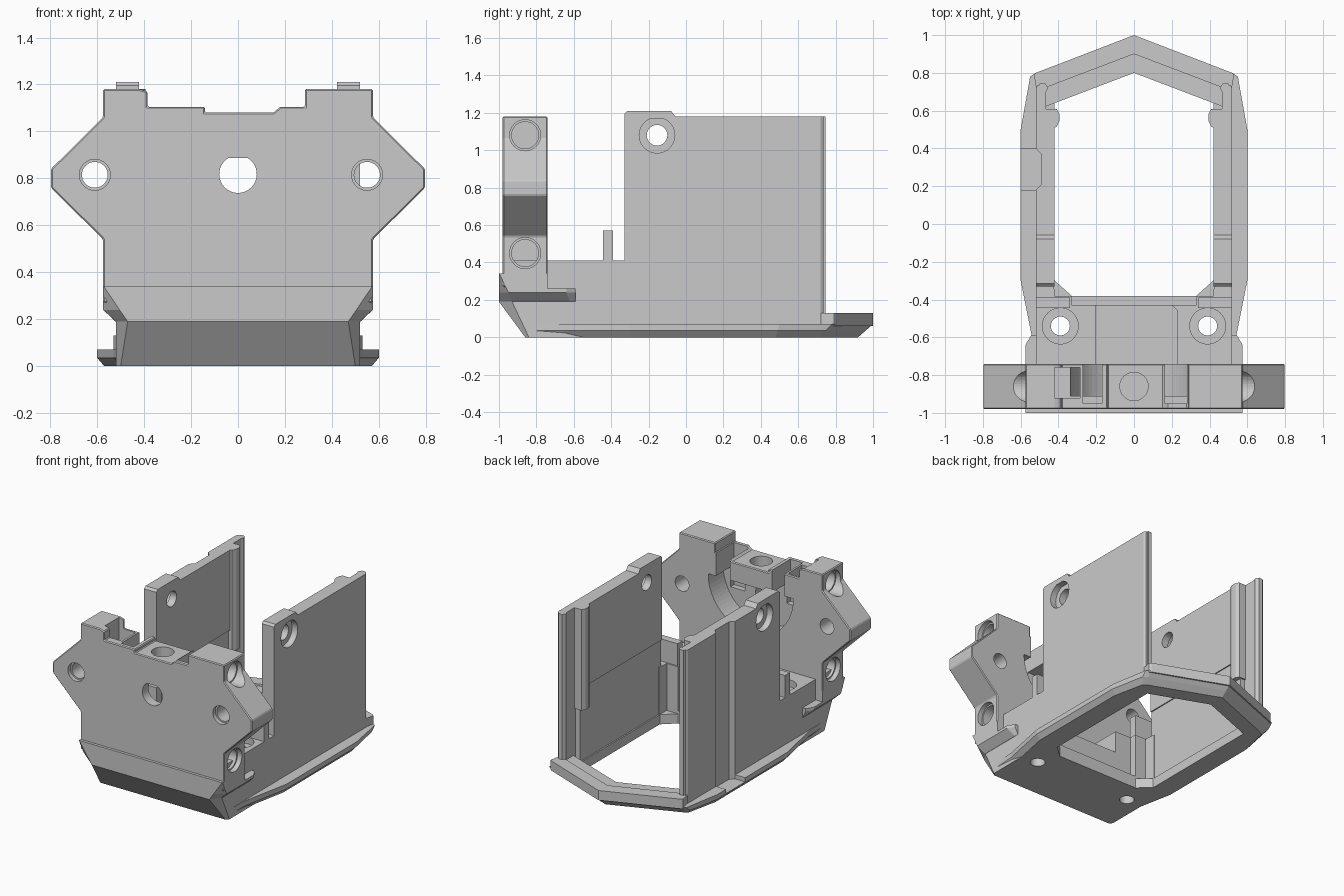
import bpy, bmesh, math

old = bpy.data.objects.get("Cube")
if old:
    bpy.data.objects.remove(old, do_unlink=True)

grey = bpy.data.materials.new("plain grey")
grey.use_nodes = True
grey.diffuse_color = (0.59, 0.59, 0.59, 1)
grey.node_tree.nodes["Principled BSDF"].inputs["Base Color"].default_value = (0.59, 0.59, 0.59, 1)


def finish(name, bm):
    bmesh.ops.recalc_face_normals(bm, faces=bm.faces)
    mesh = bpy.data.meshes.new(name)
    bm.to_mesh(mesh)
    bm.free()
    mesh.materials.append(grey)
    ob = bpy.data.objects.new(name, mesh)
    bpy.context.collection.objects.link(ob)
    return ob


def loft(name, layers, axis="z"):
    """Solid through equal-length outlines, stacked along z, y or x."""
    place = {"z": lambda u, v, h: (u, v, h),
             "y": lambda u, v, h: (u, h, v),
             "x": lambda u, v, h: (h, u, v)}[axis]
    bm = bmesh.new()
    rings = [[bm.verts.new(place(u, v, h)) for u, v in pts] for h, pts in layers]
    bm.faces.new(rings[0])
    bm.faces.new(rings[-1])
    for a, b in zip(rings, rings[1:]):
        for i in range(len(a)):
            j = (i + 1) % len(a)
            bm.faces.new((a[i], a[j], b[j], b[i]))
    return finish(name, bm)


def prism(name, pts, lo, hi, axis="z"):
    return loft(name, [(lo, pts), (hi, pts)], axis)


def box(name, x, y, z):
    return prism(name, [(x[0], y[0]), (x[1], y[0]), (x[1], y[1]), (x[0], y[1])], *z)


def rod(name, centre, r, lo, hi, axis, flat=1):
    """Cylinder; flat below 1 cuts a chord off its top, as a fraction of the radius."""
    a = math.asin(flat)
    sweep = math.tau - (math.pi - 2 * a)
    start = math.pi - a
    pts = [(centre[0] + r * math.cos(start + sweep * i / 40),
            centre[1] + r * math.sin(start + sweep * i / 40)) for i in range(40 if flat == 1 else 41)]
    return prism(name, pts, lo, hi, axis)


def both(half):
    """Complete a right-half outline with its mirror image."""
    return half + [(-x, y) for x, y in reversed(half) if x > 0]


def cut(ob, cutters, bevel=0):
    if bevel:
        b = ob.modifiers.new("edge", "BEVEL")
        b.width, b.segments = bevel, 1
        b.limit_method, b.angle_limit = "ANGLE", math.radians(40)
    for c in cutters:
        c.hide_render = True
        m = ob.modifiers.new("cut", "BOOLEAN")
        m.operation, m.solver, m.object = "DIFFERENCE", "EXACT", c
    bpy.context.view_layer.update()
    mesh = bpy.data.meshes.new_from_object(
        ob.evaluated_get(bpy.context.evaluated_depsgraph_get()))
    ob.modifiers.clear()
    ob.data = mesh
    for c in cutters:
        bpy.data.objects.remove(c, do_unlink=True)


def screw_holes():
    cs = []
    for s in (-1, 1):
        cs += [rod("cutter", (s * 0.39, -0.54), 0.05, -0.1, 0.6, "z"),
               rod("cutter", (s * 0.39, -0.54), 0.095, 0.36, 0.56, "z")]
    return cs


def side_groove():
    return prism("cutter", [(-0.7, 0.18), (-0.52, 0.18), (-0.49, 0.21),
                            (-0.49, 0.37), (-0.52, 0.4), (-0.7, 0.4)], 0.04, 1.3)


# base ring with bevelled underside
rim = both([(0, 1), (0.52, 0.8), (0.55, 0.78), (0.6, 0.5), (0.6, -0.3), (0.53, -0.65), (0.52, -0.8)])
sole = both([(0, 0.92), (0.49, 0.73), (0.52, 0.71), (0.57, 0.48), (0.57, -0.3), (0.5, -0.65), (0.5, -0.8)])
mid = [(a[0], (a[1] + b[1]) / 2) for a, b in zip(rim, sole)]
opening = both([(0, 0.8), (0.42, 0.64), (0.42, -0.3), (0.33, -0.38)])
ring = loft("base_ring", [(0, sole), (0.035, mid), (0.07, rim)])
cut(ring, [prism("cutter", opening, -0.1, 0.2), side_groove()] + screw_holes())

# raised chevron at the back of the ring, dipping slightly inward
outer = [(0.53, 0.79), (0.52, 0.8), (0, 1), (-0.52, 0.8), (-0.53, 0.79)]
inner = [(-0.5, 0.61), (-0.42, 0.64), (0, 0.8), (0.42, 0.64), (0.5, 0.61)]
crest = [(-0.515, 0.705), (-0.5, 0.71), (0, 0.9), (0.5, 0.71), (0.515, 0.705)]
loft("rear_rim", [(0.06, outer + crest), (0.13, outer + crest)])
loft("rear_rim_lip", [(0.06, crest + inner[::-1]), (0.115, crest + inner[::-1])])

# floor block carrying the two screw seats
def floor_outline(nose, corner, tip):
    return both([(0.42, -0.38), (0.425, -0.3), (0.52, -0.3), (0.52, corner), (tip, nose)])

floor = loft("floor_block", [(0, floor_outline(-0.86, -0.84, 0.5)),
                             (0.2, floor_outline(-0.98, -0.92, 0.47)),
                             (0.41, floor_outline(-0.96, -0.92, 0.47))])
trench = [(-0.2, -0.75), (0.23, -0.75), (0.23, -0.46), (0.2, -0.43), (0.2, -0.2), (-0.2, -0.2)]
cut(floor, [prism("cutter", trench, 0.25, 0.6),
            box("cutter", (-0.33, 0.33), (-0.43, -0.2), (0.09, 0.6))] + screw_holes())

# flared nose band below the front plate
loft("nose_band", [
    (0, both([(0.52, -0.74), (0.52, -0.84), (0.5, -0.86)])),
    (0.19, both([(0.52, -0.74), (0.52, -0.93), (0.47, -1)])),
    (0.24, both([(0.575, -0.74), (0.575, -0.95), (0.505, -1)])),
    (0.34, both([(0.575, -0.74), (0.575, -0.998), (0.572, -1)]))])

# front plate with wings, pockets and bores
shape = [(-0.575, 0.27), (0.575, 0.27), (0.575, 0.54), (0.797, 0.76), (0.797, 0.84), (0.575, 1.06),
         (0.575, 1.18), (0.285, 1.18), (0.285, 1.105), (0.18, 1.105), (0.15, 1.08), (-0.14, 1.08),
         (-0.14, 1.105), (-0.385, 1.105), (-0.385, 1.17), (-0.42, 1.18), (-0.575, 1.18), (-0.575, 1.06),
         (-0.797, 0.84), (-0.797, 0.76), (-0.575, 0.54)]
plate = prism("front_plate", shape, -0.98, -0.74, "y")
cuts = [rod("cutter", (0, 0.94), 0.34, -0.91, -0.6, "y", flat=0.01),
        rod("cutter", (0, 0.818), 0.08, -1.1, -0.6, "y", flat=0.86),
        rod("cutter", (0, -0.86), 0.075, 0.98, 1.3, "z"),
        box("cutter", (0.165, 0.28), (-0.95, -0.6), (0.8, 1.3)),
        box("cutter", (-0.27, -0.17), (-0.95, -0.6), (0.8, 1.3)),
        box("cutter", (-0.42, -0.285), (-0.92, -0.76), (0.9, 1.3))]
for x in (-0.61, 0.55):
    cuts += [rod("cutter", (x, 0.815), 0.055, -1.1, -0.6, "y"),
             rod("cutter", (x, 0.815), 0.066, -1.1, -0.95, "y")]
for s in (-1, 1):
    for z in (0.45, 1.08):
        cuts += [rod("cutter", (-0.86, z), 0.083, *sorted((s * 0.54, s * 0.9)), "x"),
                 rod("cutter", (-0.86, z), 0.072, *sorted((s * 0.43, s * 0.9)), "x")]
cut(plate, cuts, bevel=0.006)

for s, side in ((-1, "right"), (1, "left")):
    def flip(pts):
        return [(s * x, y) for x, y in pts]

    # side wall, thinner at its rear edge
    wall = prism(side + "_wall", flip([(0.43, -0.33), (0.52, -0.33), (0.52, 0.72), (0.51, 0.735),
                                      (0.48, 0.735), (0.465, 0.71), (0.465, 0.6), (0.43, 0.6)]), 0.03, 1.18)
    cs = [rod("cutter", (-0.155, 1.08), 0.055, *sorted((s * 0.3, s * 0.7)), "x"),
          rod("cutter", (-0.155, 1.08), 0.095, *sorted((s * 0.475, s * 0.7)), "x")]
    if s < 0:
        cs.append(side_groove())
    cut(wall, cs)

    # upper inner skin, vertical boss and raised screw lug
    skin = prism(side + "_inner_skin", flip([(0.422, -0.33), (0.435, -0.33), (0.435, 0.55), (0.422, 0.55)]), 0.6, 1.18)
    cut(skin, [rod("cutter", (-0.155, 1.08), 0.055, *sorted((s * 0.3, s * 0.7)), "x")])
    prism(side + "_boss", flip([(0.44, 0.5), (0.41, 0.515), (0.395, 0.545), (0.395, 0.585),
                               (0.41, 0.61), (0.47, 0.61), (0.47, 0.5)]), 0.45, 1.18)
    prism(side + "_rear_lip", flip([(0.47, 0.69), (0.455, 0.72), (0.47, 0.745), (0.5, 0.745), (0.5, 0.69)]), 0.13, 1.18)
    prism(side + "_lug", [(-0.33, 1.17), (-0.05, 1.17), (-0.08, 1.21), (-0.315, 1.21), (-0.33, 1.195)],
          *sorted((s * 0.422, s * 0.52)), "x")

    # small post behind the screw seat
    prism(side + "_post", flip([(0.34, -0.445), (0.52, -0.445), (0.52, -0.39), (0.34, -0.39)]), 0.4, 0.57)

    # side ledge beside the nose
    loft(side + "_ledge", [
        (0.19, flip([(0.5, -0.92), (0.522, -0.92), (0.522, -0.62), (0.52, -0.59), (0.5, -0.59)])),
        (0.24, flip([(0.5, -0.95), (0.575, -0.95), (0.575, -0.64), (0.545, -0.59), (0.5, -0.59)])),
        (0.26, flip([(0.5, -0.95), (0.575, -0.95), (0.575, -0.64), (0.545, -0.59), (0.5, -0.59)]))])
